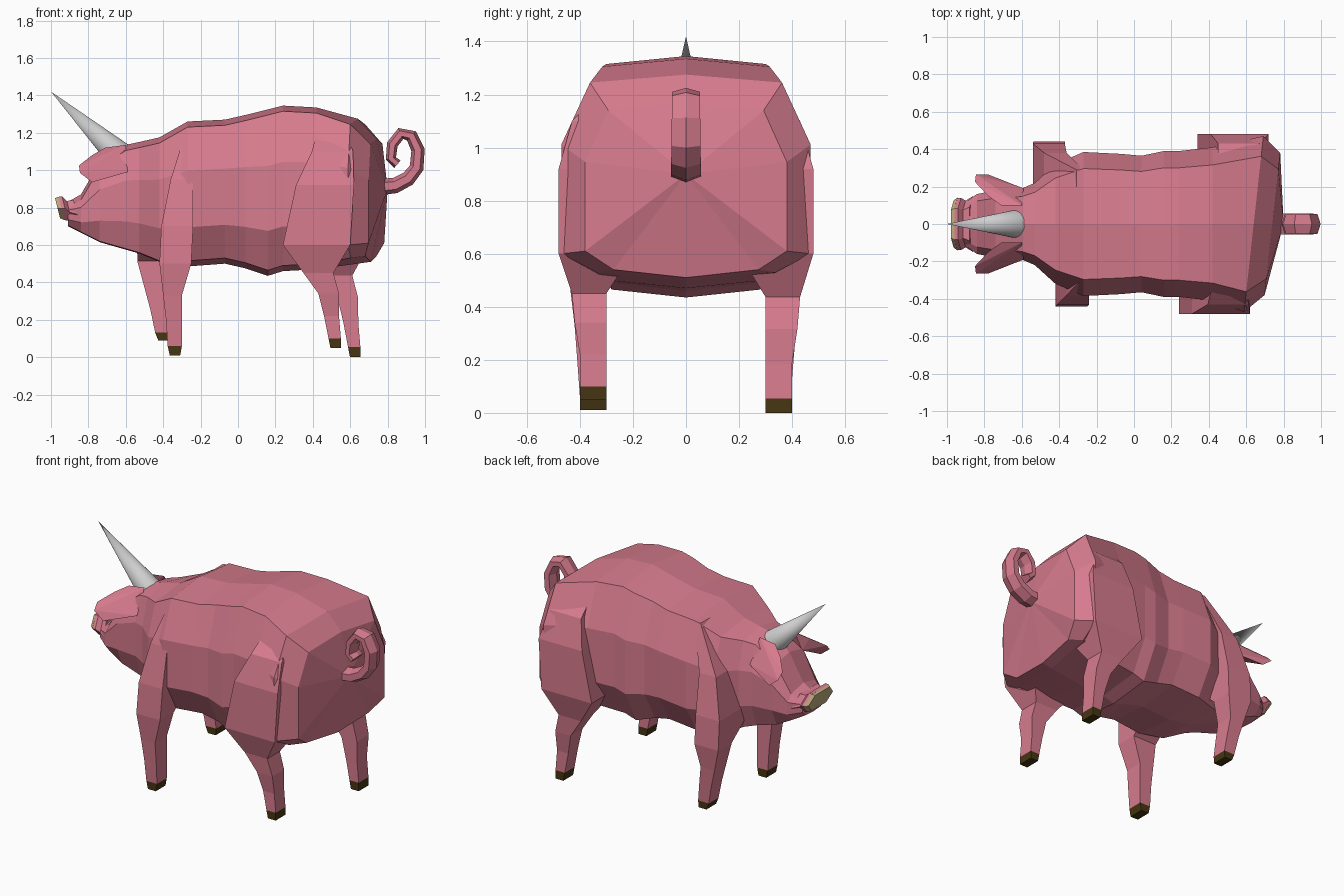
import bpy, bmesh, math
from mathutils import Vector

if "Cube" in bpy.data.objects:
    bpy.data.objects.remove(bpy.data.objects["Cube"])


def material(name, rgb):
    m = bpy.data.materials.new(name)
    m.diffuse_color = (*rgb, 1)
    m.use_nodes = True
    m.node_tree.nodes["Principled BSDF"].inputs["Base Color"].default_value = m.diffuse_color
    return m


PINK = material("pink skin", (0.68, 0.20, 0.27))
BROWN = material("dark brown hoof", (0.06, 0.036, 0.006))
BEIGE = material("beige snout", (0.52, 0.41, 0.21))
GREY = material("light grey horn", (0.62, 0.62, 0.62))


def finish(name, bm, mats):
    bmesh.ops.recalc_face_normals(bm, faces=bm.faces)
    me = bpy.data.meshes.new(name)
    bm.to_mesh(me)
    bm.free()
    for m in mats:
        me.materials.append(m)
    ob = bpy.data.objects.new(name, me)
    bpy.context.collection.objects.link(ob)


def loft(name, rings, mats, last_mat=0, pole=None):
    """Skin rings of points; the final segment and cap may take another material."""
    bm = bmesh.new()
    vs = [[bm.verts.new(p) for p in r] for r in rings]
    n = len(vs[0])
    for k in range(len(vs) - 1):
        for i in range(n):
            j = (i + 1) % n
            f = bm.faces.new((vs[k][i], vs[k][j], vs[k + 1][j], vs[k + 1][i]))
            f.material_index = last_mat if k == len(vs) - 2 else 0
    bm.faces.new(vs[0])
    if pole:
        c = bm.verts.new(pole)
        for i in range(n):
            bm.faces.new((vs[-1][i], vs[-1][(i + 1) % n], c))
    else:
        bm.faces.new(vs[-1]).material_index = last_mat
    finish(name, bm, mats)


# Body and head: x, top z, half-width, belly z
SECTIONS = [
    (-.91, .83, .11, .70), (-.84, .87, .16, .665), (-.74, 1.04, .18, .615),
    (-.6, 1.135, .19, .575), (-.53, 1.15, .22, .555), (-.42, 1.175, .32, .51),
    (-.27, 1.26, .385, .485), (-.07, 1.27, .375, .5), (.04, 1.295, .365, .475),
    (.16, 1.325, .39, .435), (.24, 1.345, .39, .46), (.42, 1.335, .41, .47),
    (.64, 1.275, .47, .50), (.74, 1.17, .38, .51)]
rings = []
for x, zt, w, zb in SECTIONS:
    h = zt - zb
    rear = x > .5
    zl = zb + (.1 if rear else .27 * h)
    half = [(w * .77, zt - .03), (w, zb + .66 * h), (w, zl),
            (w * .72, zb + (.03 if x > -.3 else .005))]
    prof = [(0, zt)] + half + [(0, zb)] + [(-y, z) for y, z in reversed(half)]
    skew = .11 if rear else 0            # the stride pushes one hip back
    rings.append([(x + skew * y - (.03 if x > .7 and z < .6 else 0), y, z) for y, z in prof])
loft("body", rings, [PINK], pole=(.80, 0, .90))

# Legs with hip or shoulder: x centre, x half-width, outer y, z (last step is the hoof)
REAR = [(.50, .08, .33, 1.2), (.505, .11, .43, 1.1), (.465, .155, .48, .92),
        (.42, .18, .48, .6), (.43, .08, .43, .45), (.485, .055, .42, .34), (.5, .04, .40, .22),
        (.517, .033, .40, .1), (.522, .028, .40, .05)]
FRONT = [(-.255, .02, .29, 1.22), (-.30, .06, .38, .95), (-.325, .085, .43, .7),
         (-.335, .085, .44, .5), (-.35, .05, .42, .33), (-.342, .043, .41, .2),
         (-.338, .038, .40, .06), (-.337, .028, .40, .01)]


def leg(name, rows, side, shift_top, shift_foot, lift):
    """Box-section leg; the stride shifts it along x and lifts its foot."""
    out = []
    for x, r, yo, z in rows:
        t = max(0, 1 - z / .6)
        x += (shift_top + (shift_foot - shift_top) * t) * min(1, 1 - (z - .92) / .4)
        yi = .05 if z > .65 else (.2 if z > .55 else .3)
        z += lift * t
        out.append([(x + a * r, side * y, z)
                    for a, y in ((-1, yi), (1, yi), (1, yo), (-1, yo))])
    loft(name, out, [PINK, BROWN], last_mat=1)


leg("rear_leg_near", REAR, -1, 0, 0, 0)
leg("rear_leg_far", REAR, 1, .10, .105, -.054)
leg("front_leg_near", FRONT, -1, 0, 0, 0)
leg("front_leg_far", FRONT, 1, -.13, -.06, .08)


# Snout: flared six-sided tube with a beige end plate
def hexagon(x, zc, ry, rz):
    return [(x - .25 * z * rz, y * ry, zc + z * rz)
            for y, z in ((1, 0), (.6, 1), (-.6, 1), (-1, 0), (-.6, -1), (.6, -1))]


loft("snout", [hexagon(-.86, .765, .15, .075), hexagon(-.90, .775, .125, .06),
               hexagon(-.925, .795, .14, .065), hexagon(-.945, .795, .14, .062)], [PINK])
loft("snout_plate", [hexagon(-.944, .795, .142, .062), hexagon(-.965, .797, .125, .054)], [BEIGE])

# Ears: drooping wedges
EAR = [(-.6, .1, 1.135), (-.59, .19, .99), (-.71, .1, 1.12), (-.78, .15, 1.08),
       (-.85, .225, 1.025), (-.845, .265, .985), (-.78, .265, .935), (-.7, .22, .965),
       (-.74, .13, 1.0)]
for s, side in ((-1, "near"), (1, "far")):
    bm = bmesh.new()
    for x, y, z in EAR:
        bm.verts.new((x, s * y, z))
    bmesh.ops.convex_hull(bm, input=bm.verts)
    finish("ear_" + side, bm, [PINK])

# Horn: smooth cone pointing forward and up
base, tip = Vector((-.635, 0, 1.08)), Vector((-1, 0, 1.42))
bpy.ops.mesh.primitive_cone_add(vertices=32, radius1=.075, radius2=0, depth=(tip - base).length,
                                location=(base + tip) / 2)
horn = bpy.context.object
horn.name = "horn"
horn.rotation_euler = (tip - base).to_track_quat('Z', 'Y').to_euler()
horn.data.materials.append(GREY)
bpy.ops.object.shade_smooth_by_angle(angle=math.radians(40))

# Tail: six-sided tapering curl
path = [Vector((.76, .91)), Vector((.84, .918))]
for k in range(8):
    a = math.radians(-75 + 45 * k)
    rz = .125 if k < 6 else .05
    path.append(Vector((.89 + .075 * math.cos(a), 1.075 + rz * math.sin(a))))
rings = []
for k, p in enumerate(path):
    t = (path[min(k + 1, len(path) - 1)] - path[max(k - 1, 0)]).normalized()
    r, ry = .044 - .002 * k, .066 - .001 * k
    rings.append([(p.x + t.y * r * math.cos(q), ry * math.sin(q), p.y - t.x * r * math.cos(q))
                  for q in (i * math.pi / 3 for i in range(6))])
loft("tail", rings, [PINK])
